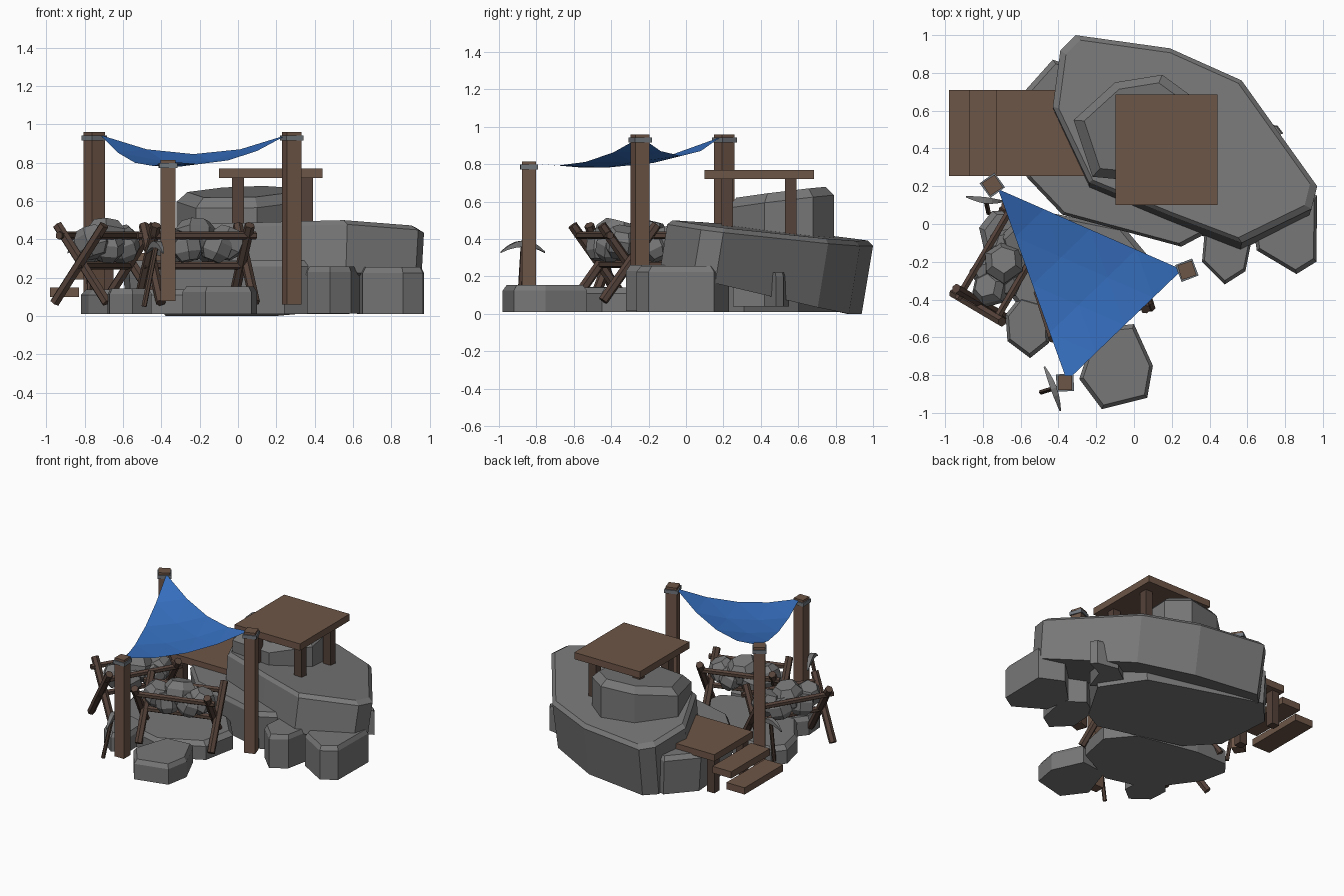
import bpy, bmesh, math, random
from mathutils import Vector, Matrix

if "Cube" in bpy.data.objects:
    bpy.data.objects.remove(bpy.data.objects["Cube"])

random.seed(4)


def mat(name, c):
    m = bpy.data.materials.new(name)
    m.diffuse_color = (*c, 1)
    m.use_nodes = True
    m.node_tree.nodes["Principled BSDF"].inputs["Base Color"].default_value = m.diffuse_color
    return m


WOOD = mat("wood", (0.155, 0.092, 0.063))
DARK = mat("dark_wood", (0.09, 0.055, 0.042))
BLUE = mat("blue_cloth", (0.038, 0.165, 0.54))
STONE = mat("grey_stone", (0.185, 0.185, 0.185))
ROPE = mat("slate_binding", (0.16, 0.18, 0.2))


def finish(name, bm, m):
    bmesh.ops.recalc_face_normals(bm, faces=bm.faces)
    me = bpy.data.meshes.new(name)
    bm.to_mesh(me)
    bm.free()
    ob = bpy.data.objects.new(name, me)
    bpy.context.collection.objects.link(ob)
    me.materials.append(m)
    return ob


def loft(name, rings, m=STONE):
    bm = bmesh.new()
    rs = [[bm.verts.new(p) for p in r] for r in rings]
    n = len(rs[0])
    for a, b in zip(rs, rs[1:]):
        for i in range(n):
            j = (i + 1) % n
            bm.faces.new((a[i], a[j], b[j], b[i]))
    bm.faces.new(rs[0][::-1])
    bm.faces.new(rs[-1])
    return finish(name, bm, m)


def rock(name, pts, bot, top, inset=0.9, bevel=0.04, shift=0.0, foot=1.0):
    """Bevelled slab; bot/top are (z0, x slope, y slope), shift slides the foot in y."""
    cx = sum(p[0] for p in pts) / len(pts)
    cy = sum(p[1] for p in pts) / len(pts)

    def ring(k, pl, dz, dy):
        out = []
        for x, y in pts:
            X, Y = cx + (x - cx) * k, cy + (y - cy) * k + dy
            out.append((X, Y, max(0, pl[0] + pl[1] * X + pl[2] * Y + dz)))
        return out
    return loft(name, [ring(foot, bot, 0, shift), ring(1, top, -bevel, 0),
                       ring(inset, top, 0, 0)])


def box(name, c, s, rot=0, m=WOOD):
    bm = bmesh.new()
    bmesh.ops.create_cube(bm, size=1, matrix=Matrix.Translation(c)
                          @ Matrix.Rotation(math.radians(rot), 4, 'Z')
                          @ Matrix.Diagonal((*s, 1)))
    return finish(name, bm, m)


def pole(name, a, b, r=0.027, m=DARK, n=6):
    a, b = Vector(a), Vector(b)
    d = b - a
    bm = bmesh.new()
    bmesh.ops.create_cone(bm, cap_ends=True, segments=n, radius1=r, radius2=r, depth=d.length,
                          matrix=Matrix.Translation((a + b) / 2)
                          @ d.to_track_quat('Z', 'Y').to_matrix().to_4x4())
    return finish(name, bm, m)


# Large tilted slab, the boulder on it and the rock beneath it
rock("main_boulder", [(-0.43, .62), (-.39, .92), (-.31, 1.0), (.19, .93), (.57, .76),
                      (.97, .20), (.94, .08), (.57, -.10), (.2, .04), (-.24, .22)],
     (.2, 0, -.235), (.503, -.02, -.12), .95, .025, -.05, .98)
rock("upper_boulder", [(-.32, .55), (-.1, .75), (.15, .79), (.3, .68), (.32, .42),
                       (.1, .22), (-.22, .25)],
     (.36, 0, 0), (.587, .02, .12), .84, .05)
rock("under_rock", [(-.57, .25), (-.38, .05), (.25, -.12), (.4, -.04), (.6, .3),
                    (.4, .6), (-.43, .87), (-.6, .68)],
     (.01, 0, 0), (.29, 0, 0), .96, .03, .01, .97)
rock("side_rock", [(.66, .42), (.79, .48), (.76, .52), (.6, .55), (.4, .4), (.6, .25)],
     (.04, 0, 0), (.22, 0, 0), .95, .02)
# Small rocks at the front right
rock("right_rock_a", [(.36, -.2), (.48, -.32), (.59, -.25), (.64, .0), (.5, .1), (.38, .02)],
     (.015, 0, 0), (.26, 0, 0), .9, .03)
rock("right_rock_b", [(.65, -.14), (.86, -.265), (.965, -.2), (.97, .15), (.8, .23), (.62, .05)],
     (.01, 0, 0), (.255, 0, 0), .9, .03)
# Low rocks under the shelter
rock("base_rock", [(-.82, -.02), (-.78, -.2), (-.55, -.52), (-.25, -.6), (.05, -.45),
                   (.1, -.2), (-.05, -.02), (-.5, .07), (-.75, .07)],
     (.01, 0, 0), (.14, 0, 0), .93, .03)
rock("front_rock", [(-.17, -.98), (.07, -.92), (.1, -.75), (.0, -.53), (-.2, -.55), (-.29, -.82)],
     (.01, 0, 0), (.155, 0, 0), .9, .03)
rock("front_left_rock", [(-.67, -.62), (-.55, -.71), (-.45, -.63), (-.46, -.42),
                         (-.6, -.38), (-.68, -.48)],
     (.01, 0, 0), (.145, 0, 0), .86, .03)

# Shelter posts with binding collars
for i, (x, y, z0, z1, w, r) in enumerate([(-.75, .205, .06, .96, .08, 33),
                                         (.28, -.245, .06, .96, .08, 18),
                                         (-.365, -.84, .08, .815, .076, 0)]):
    box(f"post_{i}", (x, y, (z0 + z1) / 2), (w, w, z1 - z0), r)
    box(f"post_binding_{i}", (x, y, z1 - .03), (w + .016, w + .016, .026), r + 3, ROPE)

# Sagging triangular awning
A, B, C = Vector((-.72, .185, .945)), Vector((.255, -.242, .945)), Vector((-.355, -.83, .805))
bm = bmesh.new()
N = 4
g = {}
for i in range(N + 1):
    for j in range(N + 1 - i):
        u, v = i / N, j / N
        w = 1 - u - v
        p = A * u + B * v + C * w
        p.z -= .4 * u * v + .3 * u * w + .25 * v * w
        g[i, j] = bm.verts.new(p)
for i in range(N):
    for j in range(N - i):
        bm.faces.new((g[i, j], g[i + 1, j], g[i, j + 1]))
        if i + j < N - 1:
            bm.faces.new((g[i + 1, j], g[i + 1, j + 1], g[i, j + 1]))
finish("awning", bm, BLUE)

# Table on the boulder
box("table_top", (.172, .392, .745), (.54, .585, .05))
for x in (0, .36):
    for y in (.22, .56):
        box("table_leg", (x, y, .57), (.06, .06, .31), 0, DARK)

# Landing and steps on the left
for name, x0, x1, z in (("landing", -.73, -.22, .33), ("upper_step", -.87, -.715, .24),
                        ("lower_step", -.98, -.83, .15)):
    box(name, ((x0 + x1) / 2, .482, z - .025), (x1 - x0, .455, .05))
for y in (.31, .65):
    box("landing_leg", (-.68, y, .155), (.06, .06, .26), 0, DARK)


def stone(c, r):
    """Faceted boulder: a tilted, bevelled, irregular six-sided drum."""
    tilt = Matrix.Rotation(random.uniform(-.4, .4), 3, 'X') \
        @ Matrix.Rotation(random.uniform(-.4, .4), 3, 'Y')
    ph = random.uniform(0, 6)
    ks = [random.uniform(.88, 1.12) for _ in range(6)]
    loft("rack_stone", [[c + tilt @ Vector((r * k * f * math.cos(ph + i * math.pi / 3),
                                            r * k * f * math.sin(ph + i * math.pi / 3), r * h))
                         for i, k in enumerate(ks)]
                        for f, h in ((.6, -.85), (1, -.35), (1, .35), (.65, .8))])


def rack(e1, e2):
    """Two crossed ends joined by rails, filled with stones."""
    e1, e2 = Vector((*e1, 0)), Vector((*e2, 0))
    d = (e2 - e1).normalized()
    s = Vector((-d.y, d.x, 0))

    def at(e, k, z, along=0):
        return e + s * k + d * along + Vector((0, 0, z))
    for e in (e1, e2):
        for q in (-1, 1):
            pole("rack_cross", at(e, -.15 * q, .07, .014 * q), at(e, .15 * q, .475, .014 * q))
    for k, z in ((-.115, .42), (.115, .42), (0, .265)):
        pole("rack_rail", at(e1, k, z, -.03), at(e2, k, z, .03), .021)
    L = (e2 - e1).length
    for t, k, z, r in ((.2, 0, .385, .095), (.5, .01, .41, .11), (.8, -.01, .385, .095),
                       (.35, .055, .36, .085), (.36, -.055, .36, .085),
                       (.66, .055, .36, .085), (.67, -.055, .36, .085)):
        stone(at(e1, k, z, t * L), r)


rack((-.82, -.43), (-.56, .01))
rack((-.46, -.46), (.03, -.305))


def pickaxe(foot, a, mid, b):
    """Handle plus a curved head tapering to both tips."""
    pole("pick_handle", foot, mid, .014, DARK)
    a, mid, b = Vector(a), Vector(mid), Vector(b)
    side = (b - a).cross(Vector((0, 0, 1))).normalized()
    rings = []
    for i in range(7):
        t = i / 6
        c = a * (1 - t) ** 2 + (2 * mid - (a + b) / 2) * 2 * t * (1 - t) + b * t * t
        h = .004 + .013 * math.sin(math.pi * t)
        rings.append([c + side * h * p + Vector((0, 0, h * q))
                      for p, q in ((1, 1), (-1, 1), (-1, -1), (1, -1))])
    loft("pick_head", rings)


pickaxe((-.49, -.89, .05), (-.475, -.755, .33), (-.425, -.87, .375), (-.39, -.99, .33))
pickaxe((-.77, .06, .05), (-.89, .145, .33), (-.785, .125, .375), (-.69, .12, .33))
